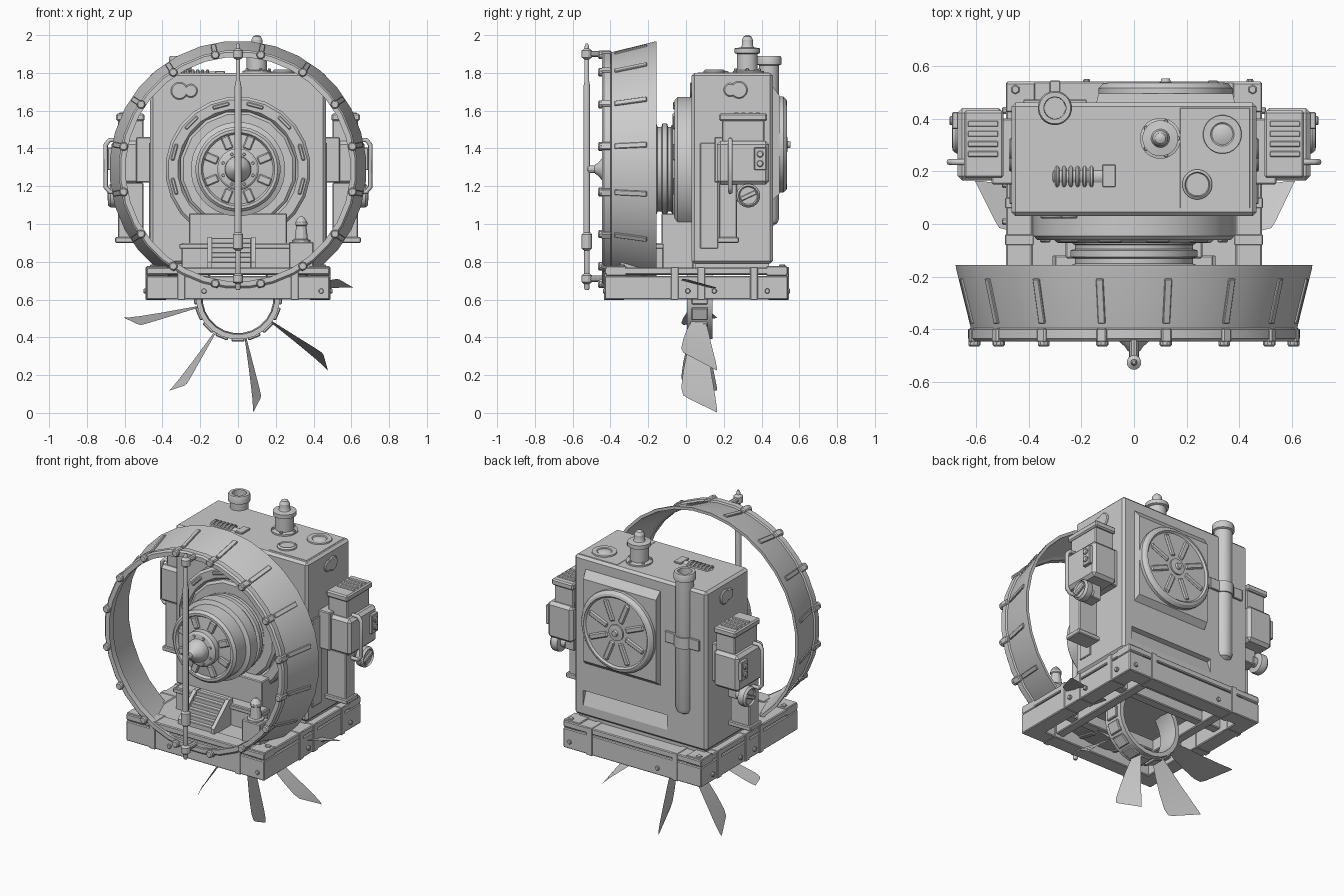
import bpy, bmesh
from math import radians, pi, cos, sin
from mathutils import Matrix, Vector

ZC = 1.29            # height of the turbine axis
T = Matrix.Translation
R = lambda deg, ax: Matrix.Rotation(radians(deg), 4, ax)


def finish(name, bm, m=None, angle=28):
    if m is not None:
        bm.transform(m)
    bmesh.ops.recalc_face_normals(bm, faces=bm.faces)
    me = bpy.data.meshes.new(name)
    bm.to_mesh(me)
    bm.free()
    for p in me.polygons:
        p.use_smooth = True
    me.set_sharp_from_angle(angle=radians(angle))
    ob = bpy.data.objects.new(name, me)
    bpy.context.collection.objects.link(ob)
    return ob


def box(name, lo, hi, bev=0.005, m=None):
    lo, hi = Vector(lo), Vector(hi)
    bm = bmesh.new()
    bmesh.ops.create_cube(bm, size=1, matrix=T((lo + hi) / 2) @ Matrix.Diagonal((*(hi - lo), 1)))
    if bev:
        bmesh.ops.bevel(bm, geom=bm.edges[:], offset=bev, segments=1, affect='EDGES')
    return finish(name, bm, m)


def lathe(name, prof, c, axis='Z', n=24, closed=False, m=None, clip=None):
    """Spin (radius, position) pairs about an axis; c holds the two other coordinates."""
    def put(r, t, a):
        u, v = c[0] + r * cos(a), c[1] + r * sin(a)
        return {'X': (t, u, v), 'Y': (u, t, v), 'Z': (u, v, t)}[axis]
    bm = bmesh.new()
    rings = [[bm.verts.new(put(r, t, 2 * pi * (i + .5) / n)) for i in range(n)] for r, t in prof]
    pairs = list(zip(rings, rings[1:])) + ([(rings[-1], rings[0])] if closed else [])
    for a, b in pairs:
        for i in range(n):
            j = (i + 1) % n
            bm.faces.new((a[i], a[j], b[j], b[i]))
    if not closed:
        bm.faces.new(rings[0])
        bm.faces.new(rings[-1])
    if clip is not None:
        bmesh.ops.bisect_plane(bm, geom=bm.verts[:] + bm.edges[:] + bm.faces[:], plane_co=(0, 0, clip),
                               plane_no=(0, 0, 1), clear_inner=True)
        bmesh.ops.holes_fill(bm, edges=[e for e in bm.edges if e.is_boundary])
    return finish(name, bm, m)


def cyl(name, r, a, b, c, axis='Z', n=16, m=None):
    a, b = min(a, b), max(a, b)
    d = min(.006, r * .25, (b - a) * .3)
    return lathe(name, [(r - d, a), (r, a + d), (r, b - d), (r - d, b)], c, axis, n, m=m)


def prism(name, pts, x0, x1, m=None, taper=0):
    """Extrude a (y, z) outline along x; taper pulls the rearmost points inward."""
    bm = bmesh.new()
    ym = max(p[0] for p in pts)
    ends = [[bm.verts.new((x + (k * taper if y == ym else 0), y, z)) for y, z in pts] for x, k in ((x0, 1), (x1, -1))]
    for e in ends:
        bm.faces.new(e)
    for i in range(len(pts)):
        bm.faces.new((ends[0][i - 1], ends[0][i], ends[1][i], ends[1][i - 1]))
    return finish(name, bm, m)


def tube(name, pts, r, m=None):
    cu = bpy.data.curves.new(name, 'CURVE')
    cu.dimensions, cu.bevel_depth, cu.bevel_resolution, cu.use_fill_caps = '3D', r, 2, True
    sp = cu.splines.new('POLY')
    sp.points.add(len(pts) - 1)
    for p, q in zip(sp.points, pts):
        p.co = (*(m @ Vector(q) if m else q), 1)
    ob = bpy.data.objects.new(name, cu)
    bpy.context.collection.objects.link(ob)


# platform: frame beams, deck, top rails, straps and bolts
for s in (-1, 1):
    box('base_side_beam', (s * .435 - .05, -.43, .60), (s * .435 + .05, .54, .725))
    box('base_side_rail', (s * .435 - .05, -.43, .732), (s * .435 + .05, .54, .77))
    ye = .055 + s * .435
    box('base_end_beam', (-.48, ye - .05, .60), (.48, ye + .05, .725))
    box('base_end_rail', (-.48, ye - .05, .732), (.48, ye + .05, .77))
    box('base_cross_beam', (-.40, s * .22 + .03, .63), (.40, s * .22 + .09, .70))
    box('base_long_beam', (s * .28 - .03, -.40, .62), (s * .28 + .03, .50, .70))
    for x in (-.30, .30):
        box('base_end_strap', (x - .02, ye - .054, .597), (x + .02, ye + .054, .773), .003)
    for y in (-.06, .08, .36):
        box('base_side_strap', (s * .435 - .054, y - .02, .597), (s * .435 + .054, y + .02, .773), .003)
        cyl('base_bolt', .014, .48 * s, .50 * s, (y + .07, .645), 'X', 8)
    for x in (-.18, .44):
        cyl('base_bolt', .014, ye + .04 * s, ye + .06 * s, (x, .645), 'Y', 8)
    for y in (-.37, .48):
        box('base_corner', (s * .43 - .055, y - .055, .725), (s * .43 + .055, y + .055, .777), .004)
        cyl('corner_bolt', .018, .77, .785, (s * .45, y + .03), n=6)
box('base_deck', (-.42, -.40, .73), (.42, .50, .765), 0)
box('body_plinth', (-.44, .05, .75), (.44, .44, .80), 0)

# main housing with a sloped slot cut in its back
body = box('housing', (-.465, .03, .79), (.465, .46, 1.80), .015)
cut = prism('slot_cutter', [(.47, .83), (.43, .945), (.47, .955)], -.19, .40)
cut.hide_render = cut.hide_viewport = True
mod = body.modifiers.new('slot', 'BOOLEAN')
mod.operation, mod.object, mod.solver = 'DIFFERENCE', cut, 'EXACT'
box('roof_panel', (.175, .06, 1.79), (.44, .44, 1.802), .001)
for x, r in ((-.31, .046), (-.25, .036)):
    cyl('front_port', r, .02, .04, (x, 1.705), 'Y', 20)

# front turbine: back plate, drum, slotted face and spinner
lathe('turbine_plate', [(.385, .04), (.385, -.045), (.37, -.06), (.32, -.06), (.305, -.04), (.25, -.04)],
      (0, ZC), 'Y', 24, clip=1.01)
lathe('turbine_collar', [(.31, -.03), (.31, -.06), (.295, -.072), (.2, -.072)], (0, ZC), 'Y', 16, clip=1.01)
lathe('turbine_drum', [(.235, -.05), (.235, -.075), (.225, -.08), (.225, -.095), (.242, -.10), (.242, -.125),
                       (.225, -.13), (.225, -.15), (.25, -.16), (.25, -.23), (.225, -.24), (.225, -.335),
                       (.21, -.35), (.195, -.35), (.185, -.335), (.11, -.345), (.11, -.38), (.098, -.39),
                       (.07, -.395), (.068, -.42), (.058, -.445), (.035, -.465), (.025, -.48), (.012, -.49)],
      (0, ZC), 'Y', 32)
for i in range(12):
    if 4 <= i <= 7:
        continue
    box('plate_bar', (-.045, -.07, .338), (.045, -.05, .358), .005, T((0, 0, ZC)) @ R(30 * i + 15, 'Y'))
for i in range(8):
    M = T((0, 0, ZC)) @ R(45 * i + 22.5, 'Y')
    box('face_vane', (-.022, -.352, .115), (.022, -.33, .188), .006, M)
    cyl('hub_bolt', .009, -.398, -.375, (0, .085), 'Y', 6, M)

# large front shroud ring with ribs and clamps
lathe('shroud_ring', [(.68, -.155), (.678, -.17), (.622, -.395), (.632, -.40), (.632, -.435), (.622, -.445),
                      (.595, -.445), (.595, -.405), (.61, -.39), (.662, -.155)], (0, ZC), 'Y', 32, True)
for i in range(16):
    M = T((0, 0, ZC)) @ R(22.5 * i + 11.25, 'Y')
    box('shroud_rib', (-.014, -.095, -.008), (.014, .08, .007), .003, M @ T((0, -.285, .648)) @ R(14, 'X'))
    box('ring_clamp', (-.02, -.45, .60), (.02, -.395, .638), .006, M)
    cyl('ring_bolt', .023, -.465, -.44, (0, .617), 'Y', 10, M)

# vertical rod in front of the ring
lathe('front_rod', [(.01, .65), (.015, .66), (.015, .86), (.028, .87), (.028, .945), (.018, .955), (.018, 1.73),
                    (.012, 1.76), (.012, 1.94), (.006, 1.955)], (0, -.525), n=12)
for z in (.71, 1.90):
    cyl('rod_bracket', .017, -.53, -.43, (0, z), 'Y', 10)
    lathe('rod_joint', [(.012, z - .03), (.028, z - .018), (.028, z + .018), (.012, z + .03)], (0, -.525), n=12)
cyl('rod_hub_link', .02, -.525, -.48, (0, ZC), 'Y', 12)

# front steps, landing and marker post
box('upper_landing', (-.26, -.13, .76), (.26, .04, 1.055))
box('lower_landing', (-.30, -.20, .76), (.30, -.12, .90))
box('landing_lip', (-.31, -.21, .87), (.31, -.12, .895), .003)
for i in range(6):
    box('step', (-.14, -.36 + .028 * i, .76), (.07, -.19, .80 + .025 * i), .003)
for x in (-.15, .08):
    prism('stair_side', [(-.37, .76), (-.18, .76), (-.18, .93), (-.22, .93), (-.37, .80)], x - .012, x + .012)
box('post_block', (.27, -.35, .76), (.40, -.25, .905))
lathe('marker_post', [(.05, .90), (.05, .915), (.036, .92), (.028, .99), (.033, .995), (.033, 1.01),
                      (.02, 1.03), (.008, 1.04)], (.335, -.30), n=12)

# rooftop fittings
lathe('valve_stack', [(.078, 1.795), (.078, 1.81), (.055, 1.815), (.055, 1.90), (.068, 1.905), (.068, 1.93),
                      (.035, 1.935), (.03, 1.945), (.03, 1.975), (.02, 1.993), (.006, 2.0)], (.10, .325), n=20)
for i in range(5):
    a = 2 * pi * i / 5
    cyl('stack_bolt', .009, 1.80, 1.822, (.10 + .066 * cos(a), .325 + .066 * sin(a)), n=6)
for i in range(6):
    cyl('roof_coil', .05, -.30 + .026 * i, -.283 + .026 * i, (.18, 1.77), 'X', 16)
cyl('coil_core', .038, -.31, -.07, (.18, 1.77), 'X', 16)
box('coil_block', (-.12, .14, 1.79), (-.07, .225, 1.81), .003)
lathe('roof_cap', [(.057, 1.79), (.057, 1.81), (.047, 1.818), (.043, 1.81), (.01, 1.81)], (.24, .15))
lathe('roof_disc', [(.074, 1.80), (.072, 1.81), (.045, 1.81), (.04, 1.806), (.02, 1.814)], (.335, .34))

# exhaust pipe running down the back
lathe('exhaust_pipe', [(.02, .99), (.045, 1.005), (.054, 1.03), (.054, 1.84), (.065, 1.845), (.065, 1.88),
                       (.06, 1.89), (.042, 1.89), (.04, 1.80)], (-.30, .44))
lathe('pipe_strap', [(.052, 1.42), (.062, 1.42), (.062, 1.49), (.052, 1.49)], (-.30, .44), closed=True)
box('pipe_strap_foot', (-.42, .45, 1.42), (-.18, .472, 1.49), .003)

# rear fan disc on a raised plate with sloped edges
prism('fan_plate', [(.45, 1.12), (.45, 1.74), (.495, 1.68), (.495, 1.16)], -.145, .385, taper=.01)
lathe('fan_disc', [(.255, .48), (.255, .515), (.24, .532), (.225, .536), (.215, .525), (.05, .525), (.05, .535),
                   (.02, .538), (.016, .552)], (.12, 1.42), 'Y', 32)
for i in range(8):
    box('fan_spoke', (-.018, .515, .07), (.018, .533, .205), .007, T((.12, 0, 1.42)) @ R(45 * i + 22.5, 'Y'))

# mirrored side equipment
for s in (-1, 1):
    M = Matrix.Diagonal((s, 1, 1, 1))
    box('side_panel', (.46, .075, .87), (.472, .17, 1.43), .004, M)
    box('side_mount', (.45, .15, 1.22), (.54, .40, 1.46), .005, M)
    for y, r in ((.235, .036), (.28, .046)):
        cyl('side_port', r, .455, .475, (y, 1.71), 'X', 20, M)
    box('cabinet_cap', (.495, .175, 1.545), (.645, .43, 1.585), .008, M)
    box('cabinet_neck', (.50, .19, 1.42), (.635, .415, 1.55), .006, M)
    box('cabinet_body', (.495, .165, 1.21), (.67, .44, 1.44), .018, M)
    for i in range(4):
        box('cabinet_vent', (.515, .255 + .038 * i, 1.58), (.63, .277 + .038 * i, 1.59), .003, M)
    box('control_panel', (.66, .36, 1.285), (.69, .425, 1.405), .004, M)
    for z in (1.32, 1.37):
        cyl('control_button', .018, .685, .70, (.392, z), 'X', 12, M)
    box('lower_duct', (.50, .175, .92), (.635, .27, 1.22), .006, M)
    box('duct_foot', (.49, .165, .90), (.65, .28, .93), .005, M)
    tube('grab_handle', [(.60, .235, 1.17), (.68, .235, 1.17), (.70, .235, 1.195), (.70, .235, 1.42),
                         (.68, .235, 1.445), (.64, .235, 1.445)], .012, M)
    box('valve_arm', (.54, .25, 1.12), (.62, .35, 1.22), .005, M)
    lathe('valve_wheel', [(.03, .60), (.03, .63), (.06, .635), (.063, .645), (.063, .675), (.052, .688),
                          (.046, .678), (.01, .678)], (.33, 1.15), 'X', 20, m=M)
    box('valve_grip', (.66, .285, 1.138), (.69, .375, 1.162), .004,
        M @ T((0, .33, 1.15)) @ R(25, 'X') @ T((0, -.33, -1.15)))

# propeller hub beneath the platform
PZ = .61
lathe('propeller_hub', [(.222, .005), (.222, .14), (.195, .14), (.188, .07), (.195, .005)], (0, PZ), 'Y', 24, True)
for i in range(9):
    box('hub_block', (-.035, .03, .20), (.035, .115, .232), .005, T((0, 0, PZ)) @ R(90 + 22.5 * i, 'Y'))

# swept propeller blades: (front radius, rear radius, front y, rear y)
STA = [(.215, .215, .03, .105), (.30, .30, .005, .12), (.40, .41, -.015, .135), (.49, .53, -.025, .155),
       (.53, .585, -.015, .163), (.545, .612, .01, .163)]
for ang in (193, 236.5, 280.5, 324, 8):
    bm = bmesh.new()
    rows = []
    for k, (rf, rr, yf, yr) in enumerate(STA):
        rows.append([bm.verts.new(((y - .07) * (.12 + .045 * k), y, r)) for r, y in ((rf, yf), (rr, yr))])
    for a, b in zip(rows, rows[1:]):
        bm.faces.new((a[0], a[1], b[1], b[0]))
    bmesh.ops.solidify(bm, geom=bm.faces[:], thickness=.012)
    finish('propeller_blade', bm, T((0, 0, PZ)) @ R(90 - ang, 'Y'))
